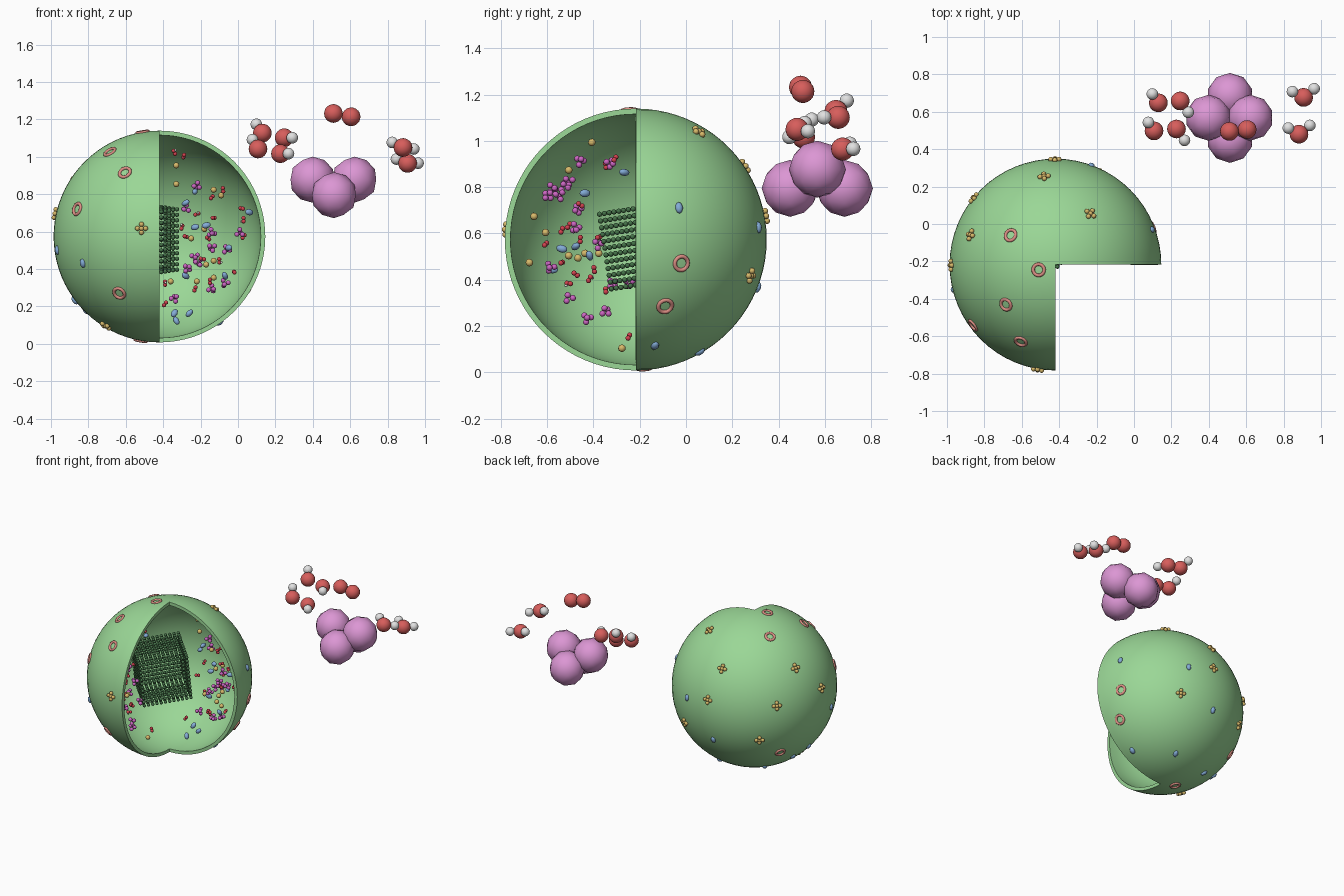
import bpy, bmesh, random
from math import radians, sin, cos, sqrt, pi
from mathutils import Vector, Matrix, Euler

random.seed(7)
if "Cube" in bpy.data.objects:
    bpy.data.objects.remove(bpy.data.objects["Cube"])

CENTRE = Vector((-0.42, -0.217, 0.574))
R = 0.566


def material(name, r, g, b):
    m = bpy.data.materials.new(name)
    m.use_nodes = True
    c = [(v / 255) ** 2.2 for v in (r, g, b)] + [1]
    m.diffuse_color = c
    m.node_tree.nodes["Principled BSDF"].inputs["Base Color"].default_value = c
    return m


GREEN = material("leaf green", 153, 214, 149)
DARK = material("dark green", 70, 113, 74)
PINK = material("orchid pink", 219, 149, 211)
RED = material("soft red", 214, 94, 92)
WHITE = material("pale grey", 224, 224, 224)
YELLOW = material("ochre yellow", 215, 184, 106)
BLUE = material("steel blue", 130, 170, 214)
SALMON = material("salmon", 220, 142, 132)
MAGENTA = material("magenta", 204, 102, 194)
CRIMSON = material("crimson", 210, 68, 80)


def template(kind):
    """Vertices and faces of a unit ball or a small ring."""
    if kind == "ring":
        n, k, big, thin = 24, 8, 0.03, 0.009
        vs = [Vector(((big + thin * cos(b)) * cos(a), (big + thin * cos(b)) * sin(a), thin * sin(b)))
              for a in (2 * pi * i / n for i in range(n)) for b in (2 * pi * j / k for j in range(k))]
        fs = [(i * k + j, (i + 1) % n * k + j, (i + 1) % n * k + (j + 1) % k, i * k + (j + 1) % k)
              for i in range(n) for j in range(k)]
        return vs, fs
    bm = bmesh.new()
    bmesh.ops.create_icosphere(bm, subdivisions=kind, radius=1)
    bm.verts.index_update()
    out = [v.co.copy() for v in bm.verts], [tuple(v.index for v in f.verts) for f in bm.faces]
    bm.free()
    return out


def build(name, mat, matrices, kind=2):
    """One smooth object holding a copy of the template per matrix."""
    tv, tf = template(kind)
    verts, faces = [], []
    for m in matrices:
        n = len(verts)
        verts += [m @ v for v in tv]
        faces += [tuple(i + n for i in f) for f in tf]
    me = bpy.data.meshes.new(name)
    me.from_pydata(verts, [], faces)
    me.materials.append(mat)
    me.polygons.foreach_set("use_smooth", [True] * len(me.polygons))
    bpy.context.collection.objects.link(bpy.data.objects.new(name, me))


def ball(p, r):
    return Matrix.Translation(p) @ Matrix.Scale(r, 4)


# Cell shell with one quarter removed
bm = bmesh.new()
bmesh.ops.create_uvsphere(bm, u_segments=64, v_segments=40, radius=R)
cut = [f for f in bm.faces if f.calc_center_median().x > 0 and f.calc_center_median().y < 0]
bmesh.ops.delete(bm, geom=cut, context='FACES')
me = bpy.data.meshes.new("cell_shell")
bm.to_mesh(me)
bm.free()
me.materials.append(GREEN)
shell = bpy.data.objects.new("cell_shell", me)
shell.location = CENTRE
bpy.context.collection.objects.link(shell)
solid = shell.modifiers.new("thickness", 'SOLIDIFY')
solid.thickness, solid.offset = 0.024, -1
bpy.context.view_layer.objects.active = shell
shell.select_set(True)
bpy.ops.object.modifier_apply(modifier="thickness")
bpy.ops.object.shade_smooth_by_angle(angle=radians(40))


# Surface details: (azimuth, elevation) of a facing, then offsets on its disc
def on_shell(az, el, spots):
    a, e = radians(az), radians(el)
    out = Vector((sin(a) * cos(e), -cos(a) * cos(e), sin(e)))
    right = Vector((cos(a), sin(a), 0))
    up = out.cross(right)
    frames = []
    for u, v in spots:
        w = sqrt(max(0, R * R - u * u - v * v))
        n = (right * u + up * v + out * w).normalized()
        turn = n.to_track_quat('Z', 'Y').to_matrix().to_4x4()
        frames.append(Matrix.Translation(CENTRE + n * R) @ turn)
    return frames


rings = on_shell(0, 0, [(-.265, .452), (-.185, .342), (-.44, .147), (-.215, -.303)])
rings += on_shell(0, 90, [(-.24, .157), (-.09, -.028)])
rings += on_shell(90, 0, [(.197, -.103), (.127, -.288)])
rings += on_shell(140, -30, [(.1, -.5), (.475, -.29)])
build("shell_rings", SALMON, rings, "ring")

clusters = on_shell(0, 0, [(-.095, .043), (-.285, -.473)])
clusters += on_shell(0, 90, [(.185, .27), (-.06, .467), (-.45, .157)])
clusters += on_shell(90, 0, [(.492, -.155)])
clusters += on_shell(215, 20, [(-.317, -.062), (.152, -.097), (.455, .007), (.034, -.338)])
offsets = [(0, 0)] + [(.022 * cos(i * pi / 2), .022 * sin(i * pi / 2)) for i in range(4)]
build("shell_clusters", YELLOW,
      [f @ ball((u, v, .006), .0135) for f in clusters for u, v in offsets])

ovals = on_shell(0, 0, [(-.41, -.143), (-.545, -.073), (-.46, -.348)])
ovals += on_shell(90, 0, [(.187, .137)])
ovals += on_shell(140, -30, [(.193, .31), (.358, .014), (-.193, -.262),
                             (.103, -.283), (.297, -.414), (.365, -.43)])
oval_shape = Matrix.Diagonal((.017, .025, .015, 1))
build("shell_ovals", BLUE, [f @ oval_shape for f in ovals])

# Crystal: outer beads of a tilted cubic lattice
N, STEP = 12, 0.0297
crystal_turn = Matrix.Rotation(radians(9), 4, 'X') @ Matrix.Rotation(radians(45), 4, 'Z')
crystal_place = Matrix.Translation((-.557, -.12, .558)) @ crystal_turn
beads = []
for i in range(N):
    for j in range(N):
        for k in range(N):
            if {i, j, k} & {0, N - 1}:
                p = Vector((i, j, k)) - Vector((1, 1, 1)) * (N - 1) / 2
                beads.append(crystal_place @ ball(p * STEP, .0115))
build("crystal_lattice", DARK, beads)


# Loose contents beside the opening: offsets in hundredths, at a varied depth
def loose(back, side):
    frames = []
    for spots, axis in ((back, 'Y'), (side, 'X')):
        for u, v in spots:
            u, v = u / 100, v / 100
            d = sqrt(max(0, .515 ** 2 - u * u - v * v)) * random.uniform(.25, .95)
            p = Vector((u, d, v)) if axis == 'Y' else Vector((-d, u, v))
            turn = Euler([random.uniform(0, 2 * pi) for _ in range(3)]).to_matrix().to_4x4()
            frames.append(Matrix.Translation(CENTRE + p) @ turn)
    return frames


tetra = [Vector(t) for t in ((1, 1, 1), (1, -1, -1), (-1, 1, -1), (-1, -1, 1))]
quads = loose(
    [(20, 27), (14, 15), (43, 2), (28, 2), (19, -11), (36, -7), (28, -6), (28, -28),
     (8, -33), (21, -14), (15, -17), (35, -25)],
    [(-31, 23), (-36, 22), (-38, 19), (-29, 25), (-33, 19), (-24, 34), (-25, 13), (-11, 33),
     (-16, -2), (-37, -12), (-29, -25), (-13, -31), (-21, -34), (-10, -19), (-3, -19), (-26, 5)])
build("loose_quads", MAGENTA, [f @ ball(t * .0105, .0135) for f in quads for t in tetra])

pairs = loose(
    [(8, 45), (13, 43), (28, 21), (34, 25), (29, 10), (44, 15), (45, 9), (45, 0), (26, -1),
     (12, 5), (14, 0), (23, -12), (32, -13), (40, -19), (19, -28), (3, -25), (3, -36),
     (27, -24), (20, 12)],
    [(-13, 32), (-9, 35), (-29, 6), (-24, 15), (-32, 4), (-16, 1), (-18, -13), (-26, -15),
     (-29, -19), (-13, -22), (-32, -10), (-20, -17), (-24, 0), (-3, -42), (-39, -2)])
build("loose_pairs", CRIMSON, [f @ ball((x, 0, 0), .0115) for f in pairs for x in (-.009, .009)])
build("loose_caps", WHITE, [f @ ball((.009, .012, 0), .0065) for f in pairs[::3]])

build("loose_grains", YELLOW, [f @ ball((0, 0, 0), .0165) for f in loose(
    [(9, 28), (9, 38), (29, 25), (33, 22), (17, -1), (29, -13), (25, -15), (20, -24),
     (29, -22), (6, -24), (24, 4)],
    [(-19, 42), (-29, 30), (-44, 10), (-39, 3), (-46, -10), (-29, -7), (-25, -8),
     (-16, -6), (-6, -47), (-22, -6)])])
build("loose_ovals", BLUE, [f @ oval_shape for f in loose(
    [(48, 13), (19, 5), (14, 18), (19, 24), (25, 6), (35, -21), (8, -41), (16, -41),
     (9, -45), (37, -6), (14, -21)],
    [(-22, 20), (-5, 29), (-26, -3), (-36, -13), (-32, -4), (-20, -7)])])

# Large four-ball molecule
build("big_molecule", PINK, [ball(p, .123) for p in (
    (.398, .568, .878), (.622, .568, .878), (.513, .45, .795), (.513, .685, .795))], 2)

# Small molecules: red balls and pale caps
build("red_balls", RED, [ball(p, .05) for p in (
    (.51, .495, 1.232), (.605, .505, 1.214), (.13, .648, 1.127), (.107, .498, 1.042),
    (.247, .658, 1.102), (.227, .508, 1.017), (.882, .48, 1.05), (.907, .677, .965))], 3)
build("pale_caps", WHITE, [ball(p, .031) for p in (
    (.098, .695, 1.174), (.077, .543, 1.092), (.29, .597, 1.102), (.27, .447, 1.017),
    (.825, .513, 1.077), (.94, .527, 1.042), (.847, .708, .988), (.963, .723, .966))], 3)
